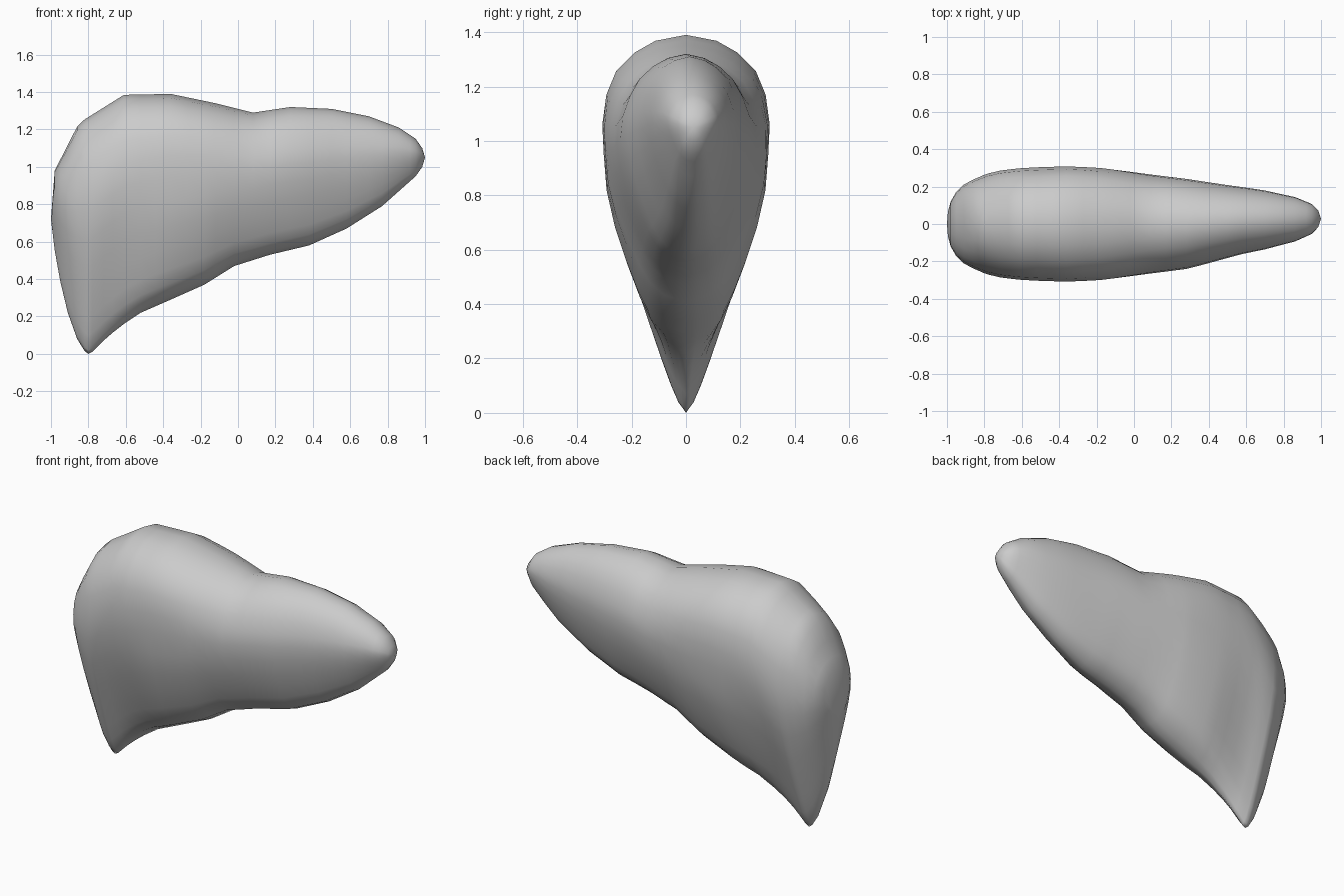
import bpy, bmesh

if "Cube" in bpy.data.objects:
    bpy.data.objects.remove(bpy.data.objects["Cube"])

# Front outline: upper and lower edge (x, z)
TOP = [(-1, .72), (-.98, .98), (-.85, 1.235), (-.61, 1.385), (-.36, 1.39), (-.12, 1.34), (.08, 1.29),
       (.28, 1.32), (.5, 1.31), (.7, 1.27), (.86, 1.21), (.95, 1.15), (.985, 1.10), (1, 1.05)]
BOTTOM = [(-1, .72), (-.97, .47), (-.91, .22), (-.86, .08), (-.82, .015), (-.8, 0), (-.78, .01), (-.72, .07),
          (-.64, .14), (-.52, .22), (-.36, .29), (-.18, .37), (-.02, .47), (.17, .53), (.38, .58), (.58, .67),
          (.77, .79), (.95, .95), (.985, 1.0), (1, 1.05)]
# Half thickness along x, and sideways drift of the thin lobe
THICK = [(-1, 0), (-.995, .065), (-.98, .12), (-.95, .175), (-.9, .222), (-.8, .265), (-.72, .287), (-.58, .303),
         (-.36, .31), (-.15, .302), (.08, .268), (.3, .24), (.5, .195), (.7, .158), (.86, .12), (.95, .08),
         (.985, .045), (1, 0)]
DRIFT = [(-1, 0), (.3, 0), (.6, .02), (1, .028)]
# Cross-section width from bottom to top: sharp (thick end) and rounder (thin lobe)
SHARP = [(0, 0), (.03, .1), (.07, .19), (.14, .31), (.29, .56), (.43, .78), (.55, .94), (.63, 1),
         (.76, 1), (.85, .89), (.9, .8), (.97, .48), (.99, .27), (1, 0)]
ROUND = [(0, 0), (.03, .28), (.08, .46), (.15, .58), (.25, .72), (.36, .85), (.48, .95), (.6, 1),
         (.7, .97), (.8, .85), (.88, .71), (.95, .47), (.985, .25), (1, 0)]
LEVELS = [0, .015, .03, .08, .15, .25, .36, .48, .6, .7, .8, .88, .94, .98, 1]
STATIONS = [-.995, -.98, -.95, -.91, -.86, -.82, -.8, -.78, -.72, -.67, -.61, -.52, -.44, -.36, -.27, -.18,
            -.12, -.02, .08, .17, .28, .38, .5, .58, .7, .77, .86, .92, .95, .985]


def lerp(table, x):
    for (x0, v0), (x1, v1) in zip(table, table[1:]):
        if x <= x1:
            return v0 + (v1 - v0) * (x - x0) / (x1 - x0)
    return table[-1][1]


def ease(x, start, end):
    s = min(1, max(0, (x - start) / (end - start)))
    return s * s * (3 - 2 * s)


def section(x):
    lo, hi, c = lerp(BOTTOM, x), lerp(TOP, x), lerp(DRIFT, x)
    half = []
    for t in LEVELS:
        # the underside becomes round earlier than the upper side becomes narrow
        b = ease(x, -.78, -.35) if t < .6 else ease(x, -.35, .25)
        w = (1 - b) * lerp(SHARP, t) + b * lerp(ROUND, t)
        half.append((lerp(THICK, x) * w, lo + (hi - lo) * t))
    return [(x, c + y, z) for y, z in half] + [(x, c - y, z) for y, z in half[-2:0:-1]]


# Liver body: lofted sections closed with a pole at each end
bm = bmesh.new()
rings = [[bm.verts.new(p) for p in section(x)] for x in STATIONS]
n = len(rings[0])
for a, b in zip(rings, rings[1:]):
    for i in range(n):
        j = (i + 1) % n
        bm.faces.new((a[i], a[j], b[j], b[i]))
for ring, pole in ((rings[0], (-1, 0, .72)), (rings[-1], (1, .028, 1.05))):
    v = bm.verts.new(pole)
    for i in range(n):
        bm.faces.new((ring[i], ring[(i + 1) % n], v))

# Soften the surface slightly, front to back only, so the outline stays put
soft = {v: sum(e.other_vert(v).co.y for e in v.link_edges) / len(v.link_edges) for v in bm.verts}
for v, y in soft.items():
    if -.95 < v.co.x < .9:
        v.co.y += (y - v.co.y) * .3
bmesh.ops.recalc_face_normals(bm, faces=bm.faces[:])
mesh = bpy.data.meshes.new("liver_body")
bm.to_mesh(mesh)
bm.free()
for p in mesh.polygons:
    p.use_smooth = True
obj = bpy.data.objects.new("liver_body", mesh)
bpy.context.collection.objects.link(obj)
